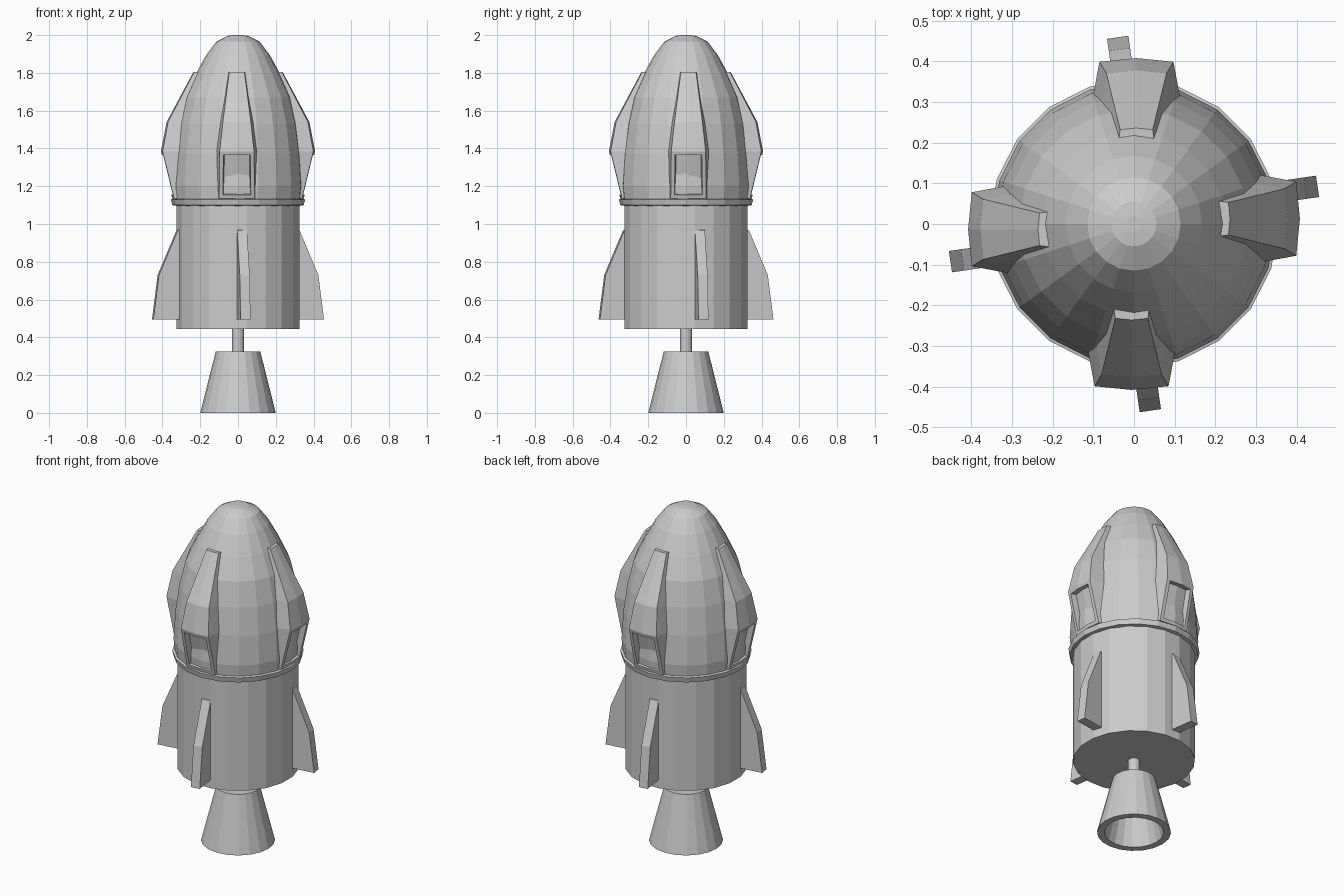
import bpy, bmesh, math
from mathutils import Matrix, Vector

if "Cube" in bpy.data.objects:
    bpy.data.objects.remove(bpy.data.objects["Cube"])

SIDES = 20


def finish(name, bm):
    bmesh.ops.recalc_face_normals(bm, faces=bm.faces[:])
    mesh = bpy.data.meshes.new(name)
    bm.to_mesh(mesh)
    bm.free()
    ob = bpy.data.objects.new(name, mesh)
    bpy.context.collection.objects.link(ob)
    return ob


def lathe(name, profile, closed=False, turn=0.0, sides=SIDES):
    """Revolve an (r, z) profile; open profiles get flat caps."""
    bm = bmesh.new()
    rings = []
    for r, z in profile:
        rings.append([bm.verts.new((r * math.cos(turn + math.tau * i / sides),
                                    r * math.sin(turn + math.tau * i / sides), z))
                      for i in range(sides)])
    pairs = list(zip(rings, rings[1:]))
    if closed:
        pairs.append((rings[-1], rings[0]))
    for a, b in pairs:
        for i in range(sides):
            j = (i + 1) % sides
            bm.faces.new((a[i], a[j], b[j], b[i]))
    if not closed:
        bm.faces.new(rings[0])
        bm.faces.new(rings[-1])
    return finish(name, bm)


def fin(name, angle, side):
    """Flat plate lying on one side of the radial centre plane."""
    outline = [(0.30, 0.98), (0.33, 0.965), (0.43, 0.73), (0.46, 0.495), (0.30, 0.495)]
    bm = bmesh.new()
    a = [bm.verts.new((r, 0, z)) for r, z in outline]
    b = [bm.verts.new((r, 0.053 * side, z)) for r, z in outline]
    bm.faces.new(a)
    bm.faces.new(b)
    for i in range(len(a)):
        j = (i + 1) % len(a)
        bm.faces.new((a[i], a[j], b[j], b[i]))
    bm.transform(Matrix.Rotation(angle, 4, 'Z'))
    return finish(name, bm)


def pod(name, angle, offset):
    """Raised fairing with a recessed window in its lowest panel."""
    # z, outer radius, outer half width, inner radius, inner half width
    levels = [(1.135, 0.348, 0.094, 0.27, 0.112), (1.385, 0.408, 0.091, 0.27, 0.115),
              (1.54, 0.378, 0.074, 0.25, 0.095), (1.805, 0.236, 0.040, 0.16, 0.050)]
    bm = bmesh.new()
    rows = [[bm.verts.new(p) for p in ((ri, -wi, z), (ro - 0.1 * wo, -wo, z), (ro, 0, z),
                                       (ro - 0.1 * wo, wo, z), (ri, wi, z))]
            for z, ro, wo, ri, wi in levels]
    window = []
    for k, (a, b) in enumerate(zip(rows, rows[1:])):
        for i in range(5):
            j = (i + 1) % 5
            f = bm.faces.new((a[i], a[j], b[j], b[i]))
            if k == 0 and i in (1, 2):
                window.append(f)
    bm.faces.new(rows[0])
    bm.faces.new(rows[-1])
    bmesh.ops.recalc_face_normals(bm, faces=bm.faces[:])
    bmesh.ops.inset_region(bm, faces=window, thickness=0.02, use_even_offset=True)
    bmesh.ops.inset_region(bm, faces=window, thickness=0.002, depth=-0.034,
                           use_even_offset=True)
    bm.transform(Matrix.Rotation(angle, 4, 'Z') @ Matrix.Translation(Vector((0, offset, 0))))
    return finish(name, bm)


# Egg-shaped nose
lathe("nose", [(0.34, 1.125), (0.348, 1.2), (0.338, 1.37), (0.316, 1.53), (0.282, 1.67),
               (0.226, 1.79), (0.168, 1.895), (0.115, 1.965), (0.055, 1.996), (0.02, 2.0)])

# Collar between nose and body
lathe("collar", [(0.32, 1.095), (0.348, 1.1), (0.355, 1.13), (0.335, 1.135)])

# Main body
lathe("body", [(0.33, 0.445), (0.33, 1.11)], turn=math.radians(8.3))

# Engine stem and hollow nozzle
lathe("engine_stem", [(0.033, 0.29), (0.033, 0.46)])
lathe("nozzle", [(0.2, 0.0), (0.118, 0.325), (0.01, 0.325), (0.01, 0.285),
                 (0.085, 0.285), (0.16, 0.0)], closed=True)

# Four fins and four window pods
for i in range(4):
    side = 1 if i % 2 == 0 else -1
    fin(f"fin_{i + 1}", math.pi / 2 * i + math.radians(8.3), side)
    pod(f"window_pod_{i + 1}", math.pi / 2 * i, 0.013 if side > 0 else -0.006)
